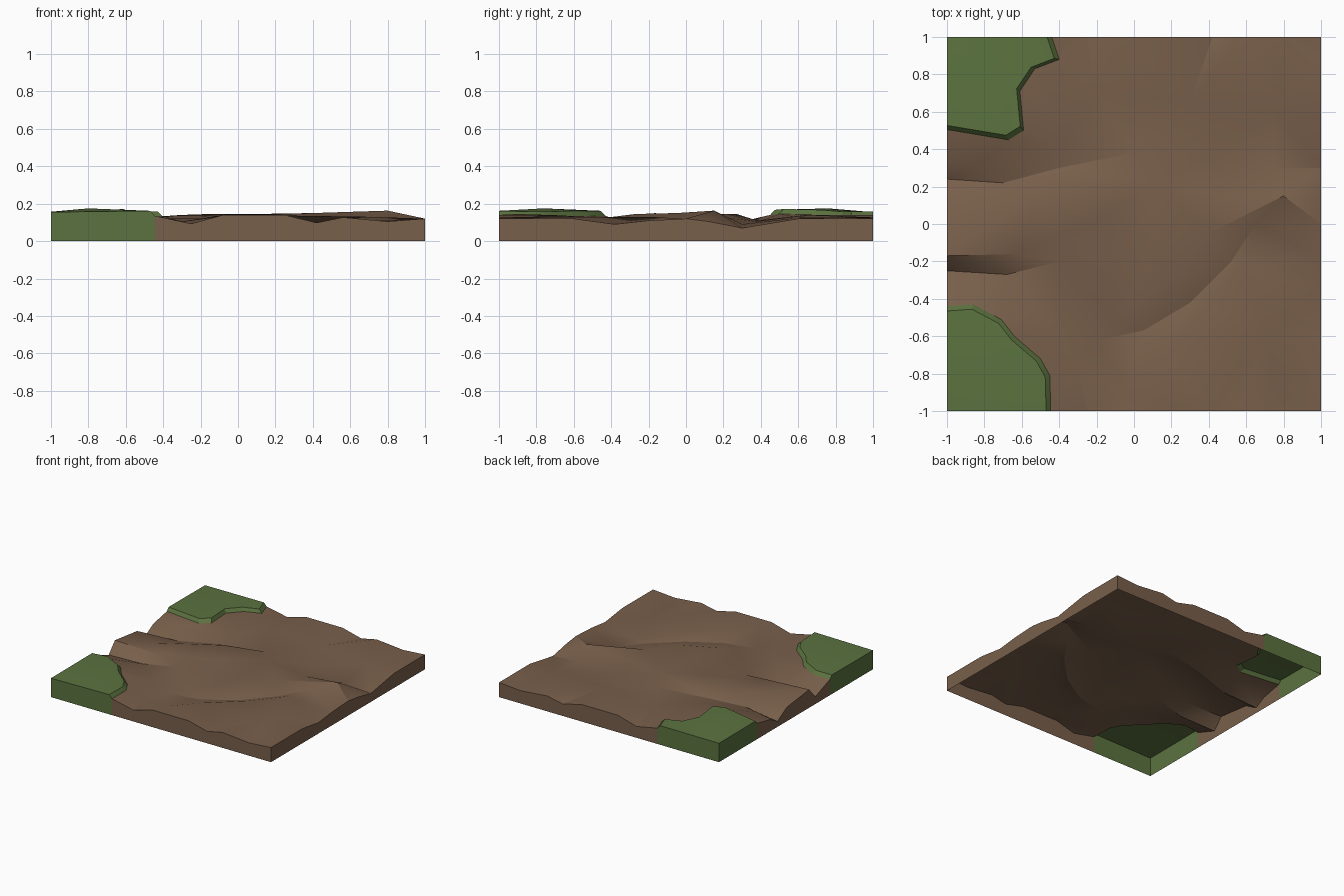
import bpy, bmesh
from mathutils import Vector
from mathutils.geometry import delaunay_2d_cdt

if "Cube" in bpy.data.objects:
    bpy.data.objects.remove(bpy.data.objects["Cube"])

# Terrain is described by its gully lines, ridge lines and rim profile (x, y, z)
gullies = [
    [(-1, .24, .045), (-.7, .22, .075), (-.4, .3, .10), (0, .38, .11), (.42, .37, .105), (.75, .3, .09), (1, .3, .07)],
    [(-1, -.25, .06), (-.68, -.27, .08), (-.4, -.2, .10), (-.15, -.12, .11), (.1, -.1, .115)],
    [(-.2, -.62, .10), (.05, -.57, .097), (.3, -.42, .10), (.52, -.2, .11), (.65, 0, .12)],
]
ridges = [
    [(-1, .33, .095), (-.86, .3, .105), (-.4, .42, .115)],
    [(-1, -.17, .15), (-.62, -.16, .135), (-.4, -.05, .13), (-.2, .02, .13)],
    [(-.52, .15, .125), (-.3, .24, .14), (-.15, .27, .145), (.1, .22, .145), (.5, .15, .135), (.8, .15, .163), (1, 0, .12)],
    [(-.1, -.52, .12), (0, -.43, .125), (.25, -.27, .145), (.4, -.05, .15), (.8, .15, .163)],
    [(-.03, -.9, .145), (.15, -.68, .138), (.4, -.42, .123), (.6, -.2, .13)],
]
knolls = [(.7, -.6, .13), (.75, -.82, .11), (-.4, -.55, .12), (-.3, -.8, .105), (.3, .65, .14),
          (-.2, .7, .125), (.75, .6, .125), (-.4, .58, .13), (-1, .12, .115), (-.75, 0, .13)]
# front and back edges share one profile so the tile repeats
edge_x = [(-.25, .093), (-.08, .14), (.25, .14), (.42, .098), (.56, .127), (.8, .105), (1, .12)]
edge_right = [(-.6, .12), (-.38, .09), (-.2, .11), (.12, .105), (.6, .12), (.85, .12)]
knolls += [(x, s, z) for x, z in edge_x for s in (-1, 1)] + [(1, y, z) for y, z in edge_right]

# Outer outlines of the two grass banks
front_bank = [(-1, -.44, .13), (-.86, -.43, .135), (-.71, -.51, .135), (-.64, -.6, .135),
              (-.5, -.72, .13), (-.45, -.81, .13), (-.445, -1, .135)]
back_bank = [(-1, .505, .13), (-.67, .45, .14), (-.59, .5, .145), (-.61, .71, .14),
             (-.53, .83, .13), (-.40, .88, .13), (-.44, 1, .13)]

pts, edges = [], []


def add_line(line):
    n = len(pts)
    pts.extend(Vector(p) for p in line)
    edges.extend((n + i, n + i + 1) for i in range(len(line) - 1))


for line in gullies + ridges:
    add_line(line)
pts.extend(Vector(p) for p in knolls)
for bank, sy in ((front_bank, -1), (back_bank, 1)):
    add_line(bank)
    # raised inner lip, drawn in towards the tile corner
    add_line([(-1 + (x + 1) * .955, sy + (y - sy) * .955, z + .027) for x, y, z in bank])
    pts.extend([Vector((-1, sy, .155)), Vector((-.8, sy * .76, .175))])

verts2d, _, faces, orig, _, _ = delaunay_2d_cdt([p.xy for p in pts], edges, [], 0, 1e-5)
coords = [(v.x, v.y, pts[o[0]].z if o else .12) for v, o in zip(verts2d, orig)]


def inside(c, poly):
    hit = False
    for a, b in zip(poly, poly[1:] + poly[:1]):
        if (a[1] > c[1]) != (b[1] > c[1]) and c[0] < a[0] + (c[1] - a[1]) * (b[0] - a[0]) / (b[1] - a[1]):
            hit = not hit
    return hit


def region(face):
    c = [sum(coords[i][k] for i in face) / len(face) for k in (0, 1)]
    if inside(c, front_bank + [(-1, -1)]):
        return "front_grass_bank"
    if inside(c, back_bank + [(-1, 1)]):
        return "back_grass_bank"
    return "dirt_ground"


def build(name, color):
    bm = bmesh.new()
    vs = [bm.verts.new(c) for c in coords]
    for f in faces:
        if region(f) == name:
            bm.faces.new([vs[i] for i in f])
    for f in bm.faces:
        f.normal_update()
        if f.normal.z < 0:
            f.normal_flip()
    bmesh.ops.delete(bm, geom=[v for v in vs if not v.link_faces], context='VERTS')
    # side walls down to the base, bottom left open
    rim = [e for e in bm.edges if e.is_boundary and any(
        all(abs(v.co[k] - s) < 1e-4 for v in e.verts) for k in (0, 1) for s in (-1, 1))]
    out = bmesh.ops.extrude_edge_only(bm, edges=rim)["geom"]
    for v in out:
        if isinstance(v, bmesh.types.BMVert):
            v.co.z = 0
    for f in out:
        if isinstance(f, bmesh.types.BMFace):
            f.normal_update()
            c = f.calc_center_median()
            if f.normal.dot(Vector((c.x, c.y, 0))) < 0:
                f.normal_flip()
    me = bpy.data.meshes.new(name)
    bm.to_mesh(me)
    bm.free()
    ob = bpy.data.objects.new(name, me)
    bpy.context.collection.objects.link(ob)
    mat = bpy.data.materials.get(str(color)) or bpy.data.materials.new(str(color))
    mat.diffuse_color = color
    mat.use_nodes = True
    mat.node_tree.nodes["Principled BSDF"].inputs["Base Color"].default_value = mat.diffuse_color
    me.materials.append(mat)
    bpy.ops.object.select_all(action='DESELECT')
    ob.select_set(True)
    bpy.context.view_layer.objects.active = ob
    bpy.ops.object.shade_smooth_by_angle(angle=.4)


build("dirt_ground", (.19, .115, .07, 1))
build("front_grass_bank", (.105, .17, .05, 1))
build("back_grass_bank", (.105, .17, .05, 1))
